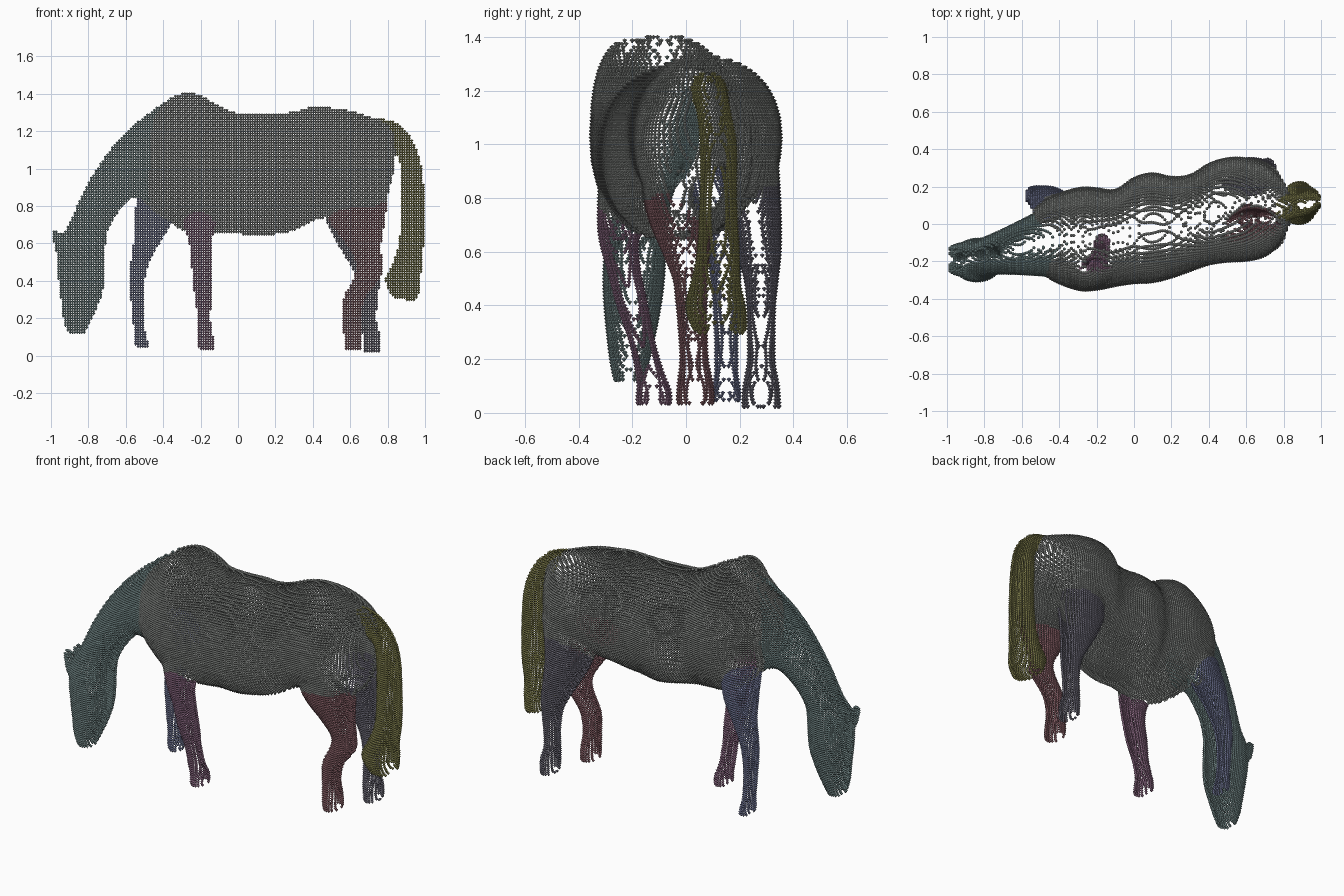
import bpy, bmesh, math
from mathutils import Vector
from mathutils.bvhtree import BVHTree

if "Cube" in bpy.data.objects:
    bpy.data.objects.remove(bpy.data.objects["Cube"])

STEP = 0.0125   # spacing of the dots
DOT = 0.0096    # radius of one dot


def smooth_rings(rings, n=4):
    """Catmull-Rom interpolation between the given rings."""
    out = []
    for i in range(len(rings) - 1):
        p = [Vector(rings[min(max(i + k, 0), len(rings) - 1)]) for k in (-1, 0, 1, 2)]
        for s in range(n):
            t = s / n
            out.append(0.5 * (2 * p[1] + (p[2] - p[0]) * t
                              + (2 * p[0] - 5 * p[1] + 4 * p[2] - p[3]) * t * t
                              + (3 * p[1] - p[0] - 3 * p[2] + p[3]) * t ** 3))
    return out + [Vector(rings[-1])]


def loft(bm, rings, power=2.0, sides=28):
    """Ring = (ax, az, bx, bz, y, half width): an oval from point a to point b."""
    loops = []
    for ax, az, bx, bz, y, w in smooth_rings(rings):
        loop = []
        for k in range(sides):
            a = 2 * math.pi * k / sides
            c, s = math.cos(a), math.sin(a)
            c = math.copysign(abs(c) ** (2 / power), c)
            s = math.copysign(abs(s) ** (2 / power), s)
            loop.append(bm.verts.new(((ax + bx) / 2 + (ax - bx) / 2 * c, y + w * s,
                                      (az + bz) / 2 + (az - bz) / 2 * c)))
        loops.append(loop)
    for a, b in zip(loops, loops[1:]):
        for k in range(sides):
            j = (k + 1) % sides
            bm.faces.new((a[k], a[j], b[j], b[k]))
    bm.faces.new(loops[0])
    bm.faces.new(loops[-1])
    bmesh.ops.recalc_face_normals(bm, faces=bm.faces)


def torso_ring(x, y0, y1, top, bottom):
    return (x, top, x, bottom, (y0 + y1) / 2, (y1 - y0) / 2)


def leg_ring(z, x0, x1, y, w):
    return (x0, z, x1, z, y, w)


# barrel, withers and rump
torso = [torso_ring(*r) for r in (
    (-.53, -.20, .08, 1.20, .88), (-.45, -.29, .14, 1.31, .79), (-.30, -.35, .19, 1.405, .67),
    (-.20, -.35, .19, 1.39, .655), (-.10, -.33, .18, 1.335, .65), (0, -.315, .245, 1.295, .65),
    (.10, -.31, .27, 1.29, .64), (.20, -.285, .25, 1.29, .65), (.30, -.25, .26, 1.305, .67),
    (.40, -.215, .32, 1.33, .72), (.50, -.20, .35, 1.325, .74), (.60, -.195, .35, 1.31, .72),
    (.70, -.17, .32, 1.28, .72), (.78, -.10, .25, 1.25, .80), (.83, 0, .16, 1.20, .98))]
# high shoulder on the near side
shoulder = [torso_ring(*r) for r in (
    (-.42, -.27, -.05, 1.27, .85), (-.30, -.345, -.08, 1.385, .75),
    (-.20, -.345, -.08, 1.37, .75), (-.11, -.30, -.10, 1.29, .85))]

# neck bending down into the grazing head
head_neck = [
    (-.36, 1.38, -.40, .78, -.08, .20), (-.55, 1.24, -.53, .84, -.11, .16),
    (-.70, 1.08, -.585, .83, -.135, .13), (-.82, .89, -.66, .74, -.16, .105),
    (-.90, .71, -.70, .655, -.18, .10), (-.955, .62, -.71, .58, -.19, .11),
    (-.968, .50, -.71, .48, -.195, .11), (-.958, .38, -.715, .38, -.20, .10),
    (-.945, .28, -.745, .28, -.205, .085), (-.935, .20, -.785, .19, -.21, .07),
    (-.91, .12, -.82, .115, -.215, .05)]

ears = [[(-.97, .54, -.88, .56, y, .04), (-.988, .61, -.925, .62, y, .032),
         (-1.0, .66, -.97, .67, y, .014)] for y in (-.235, -.145)]

front_leg_near = [leg_ring(*r) for r in (
    (.90, -.36, -.08, -.22, .10), (.68, -.285, -.13, -.25, .075), (.55, -.255, -.135, -.235, .06),
    (.40, -.245, -.135, -.20, .055), (.27, -.225, -.145, -.165, .045),
    (.15, -.22, -.145, -.135, .05), (.09, -.215, -.13, -.12, .06), (.03, -.215, -.125, -.12, .065))]

front_leg_far = [leg_ring(*r) for r in (
    (.92, -.54, -.28, .06, .09), (.72, -.555, -.35, .12, .075), (.60, -.56, -.42, .14, .06),
    (.45, -.58, -.49, .15, .05), (.30, -.575, -.505, .15, .042),
    (.15, -.56, -.50, .15, .042), (.09, -.56, -.485, .15, .05), (.045, -.55, -.478, .15, .055))]

hind_leg_near = [leg_ring(*r) for r in (
    (.95, .44, .81, -.05, .12), (.75, .47, .79, -.03, .115), (.60, .575, .765, 0, .085),
    (.50, .63, .77, .015, .06), (.42, .62, .765, .02, .055), (.31, .565, .68, .025, .05),
    (.20, .56, .655, .03, .05), (.10, .565, .66, .035, .065), (.025, .57, .66, .035, .07))]

hind_leg_far = [leg_ring(*r) for r in (
    (.95, .44, .79, .22, .12), (.75, .46, .75, .25, .10), (.60, .53, .75, .27, .08),
    (.50, .59, .76, .28, .06), (.40, .64, .76, .28, .05), (.28, .66, .745, .28, .048),
    (.18, .66, .74, .28, .05), (.10, .665, .76, .28, .065), (.012, .675, .755, .28, .07))]

tail = [
    (.76, 1.27, .77, 1.12, .08, .07), (.86, 1.235, .82, 1.13, .09, .06),
    (.94, 1.14, .855, 1.08, .105, .06), (.982, 1.0, .866, 1.0, .12, .065),
    (.998, .80, .868, .80, .12, .065), (.993, .60, .86, .60, .12, .075),
    (.98, .48, .82, .48, .11, .09), (.975, .38, .786, .40, .11, .11),
    (.955, .29, .83, .31, .13, .095)]

# part name: lofts, squareness of the section, colour
parts = {
    "torso": ([torso, shoulder], 2.2, (.38, .40, .38)),
    "head_and_neck": ([head_neck] + ears, 2.1, (.30, .43, .43)),
    "front_leg_near": ([front_leg_near], 2, (.42, .23, .37)),
    "front_leg_far": ([front_leg_far], 2, (.27, .30, .50)),
    "hind_leg_near": ([hind_leg_near], 2, (.42, .20, .23)),
    "hind_leg_far": ([hind_leg_far], 2, (.26, .25, .32)),
    "tail": ([tail], 2.1, (.35, .34, .12)),
}

# solid form: every part lofted, fused and smoothed
solid = bmesh.new()
part_trees = {}
for name, (lofts, power, colour) in parts.items():
    piece = bmesh.new()
    for rings in lofts:
        loft(piece, rings, power)
        loft(solid, rings, power)
    part_trees[name] = BVHTree.FromBMesh(piece)
    piece.free()
mesh = bpy.data.meshes.new("form_helper")
solid.to_mesh(mesh)
solid.free()
form = bpy.data.objects.new("form_helper", mesh)
bpy.context.collection.objects.link(form)
rm = form.modifiers.new("fuse", 'REMESH')
rm.mode = 'VOXEL'
rm.voxel_size = 0.012
sm = form.modifiers.new("soften", 'SMOOTH')
sm.iterations = 5
sm.factor = 0.5
tree = BVHTree.FromObject(form, bpy.context.evaluated_depsgraph_get())
bpy.data.objects.remove(form)


def part_at(p):
    """Nearest part; high up the torso wins over the buried leg tops."""
    def distance(name):
        d = part_trees[name].find_nearest(p, .3)[3]
        return 9 if d is None else d + (.03 if "leg" in name and p.z > .72 else 0)
    return min(part_trees, key=distance)


# dots: the surface sampled on a regular x-z grid, from front to back
dots = {name: [] for name in parts}
across = Vector((0, 1, 0))
for i in range(int(2.04 / STEP)):
    for k in range(int(1.44 / STEP)):
        start = Vector((-1.01 + i * STEP, -1, 0.012 + k * STEP))
        while True:
            hit = tree.ray_cast(start, across)[0]
            if hit is None:
                break
            dots[part_at(hit)].append(hit.copy())
            start = hit + across * 0.0005

# each dot is a tiny pointed gem, one object per body part
SIDES = 5
gem = [Vector((0, 0, DOT * .8)), Vector((0, 0, -DOT * 1.1))]
gem += [Vector((DOT * math.cos(2 * math.pi * j / SIDES), DOT * math.sin(2 * math.pi * j / SIDES), DOT * .2))
        for j in range(SIDES)]
gem_faces = []
for j in range(SIDES):
    a, b = 2 + j, 2 + (j + 1) % SIDES
    gem_faces += [(0, a, b), (1, b, a)]

for name, points in dots.items():
    verts, faces = [], []
    for p in points:
        n = len(verts)
        verts += [p + g for g in gem]
        faces += [tuple(n + q for q in f) for f in gem_faces]
    mesh = bpy.data.meshes.new(name)
    mesh.from_pydata(verts, [], faces)
    mat = bpy.data.materials.new(name + "_colour")
    mat.diffuse_color = (*parts[name][2], 1)
    mat.use_nodes = True
    mat.node_tree.nodes["Principled BSDF"].inputs["Base Color"].default_value = mat.diffuse_color
    mesh.materials.append(mat)
    bpy.context.collection.objects.link(bpy.data.objects.new(name, mesh))
